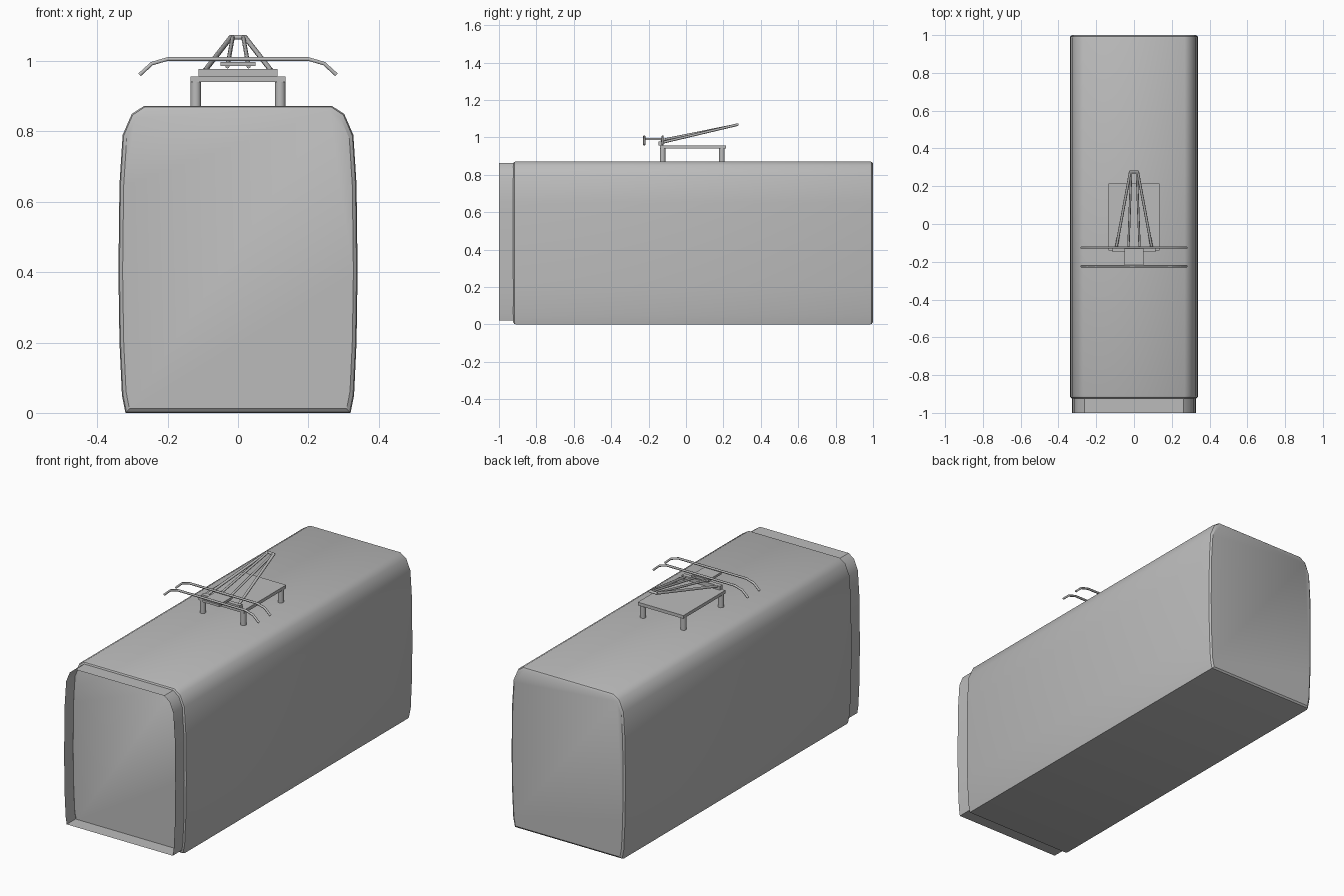
import bpy
import bmesh
import math
from mathutils import Vector

cube = bpy.data.objects.get("Cube")
if cube:
    bpy.data.objects.remove(cube, do_unlink=True)

grey = bpy.data.materials.new("plain grey")
grey.use_nodes = True
grey.diffuse_color = (0.5, 0.5, 0.5, 1)
grey.node_tree.nodes["Principled BSDF"].inputs["Base Color"].default_value = (0.5, 0.5, 0.5, 1)


def add_object(name, bm, smooth=None):
    mesh = bpy.data.meshes.new(name)
    bmesh.ops.recalc_face_normals(bm, faces=bm.faces)
    bm.to_mesh(mesh)
    bm.free()
    mesh.materials.append(grey)
    obj = bpy.data.objects.new(name, mesh)
    bpy.context.collection.objects.link(obj)
    if smooth:
        bpy.ops.object.select_all(action='DESELECT')
        obj.select_set(True)
        bpy.context.view_layer.objects.active = obj
        bpy.ops.object.shade_smooth_by_angle(angle=math.radians(smooth))
    return obj


def loft(name, half, stations, caps, smooth=32):
    """Skin a mirrored half section along y; stations are (y, inset)."""
    section = half + [(-x, z) for x, z in reversed(half)]
    mid = (half[0][1] + half[-1][1]) / 2
    wide = max(x for x, z in half)
    tall = half[-1][1] - mid
    bm = bmesh.new()
    rings = [[bm.verts.new((x * (1 - inset / wide), y, mid + (z - mid) * (1 - inset / tall)))
              for x, z in section] for y, inset in stations]
    n = len(section)
    for a, b in zip(rings, rings[1:]):
        for i in range(n):
            j = (i + 1) % n
            bm.faces.new((a[i], a[j], b[j], b[i]))
    if caps:
        bm.faces.new(rings[0])
        bm.faces.new(rings[-1])
    return add_object(name, bm, smooth)


def box(name, low, high):
    bm = bmesh.new()
    bmesh.ops.create_cube(bm, size=1)
    for v in bm.verts:
        v.co = [(a + b) / 2 + c * (b - a) for a, b, c in zip(low, high, v.co)]
    return add_object(name, bm)


def rod(name, start, end, radius, sides=8):
    start, end = Vector(start), Vector(end)
    bm = bmesh.new()
    bmesh.ops.create_cone(bm, cap_ends=True, segments=sides, radius1=radius,
                          radius2=radius, depth=(end - start).length)
    turn = (end - start).to_track_quat('Z', 'Y')
    for v in bm.verts:
        v.co = turn @ v.co + (start + end) / 2
    return add_object(name, bm, 50)


# Carriage body with softly bevelled ends
body_half = [(0.32, 0), (0.33, 0.05), (0.337, 0.2), (0.34, 0.4), (0.337, 0.65),
             (0.328, 0.79), (0.302, 0.85), (0.268, 0.872)]
loft("carriage_body", body_half,
     [(-0.925, 0.012), (-0.918, 0.003), (-0.908, 0), (0.983, 0), (0.993, 0.003), (1, 0.012)], True)

# Open gangway sleeve at the front
sleeve_half = [(0.314, 0.02), (0.32, 0.06), (0.327, 0.2), (0.329, 0.4), (0.326, 0.65),
               (0.317, 0.785), (0.295, 0.838), (0.263, 0.862)]
loft("gangway_sleeve", sleeve_half, [(-1, 0), (-0.92, 0)], False)

# Roof platform on four posts
box("platform", (-0.135, -0.14, 0.94), (0.135, 0.215, 0.957))
for side, x in (("right", -0.12), ("left", 0.12)):
    for end, y in (("front", -0.125), ("back", 0.192)):
        rod(f"platform_post_{end}_{side}", (x, y, 0.86), (x, y, 0.945), 0.015, 12)

# Current collector: base bar, folded arms and top bar
box("collector_base", (-0.113, -0.148, 0.957), (0.113, -0.125, 0.978))
for side, s in (("right", -1), ("left", 1)):
    rod(f"lower_arm_{side}", (s * 0.095, -0.13, 0.972), (s * 0.02, 0.275, 1.068), 0.007)
    rod(f"upper_arm_{side}", (s * 0.03, -0.135, 0.985), (s * 0.015, 0.275, 1.068), 0.006)
rod("arm_joint", (-0.024, 0.275, 1.068), (0.024, 0.275, 1.068), 0.007)
box("collector_head", (-0.05, -0.23, 0.986), (0.05, -0.12, 0.998))

# Two contact bows with drooping tips
bow_half = [(0, 1.006), (0.2, 1.006), (0.245, 0.993), (0.28, 0.961)]
bow = [(-x, z) for x, z in reversed(bow_half[1:])] + bow_half
for end, y in (("front", -0.223), ("back", -0.125)):
    curve = bpy.data.curves.new(f"contact_bow_{end}", 'CURVE')
    curve.dimensions = '3D'
    curve.bevel_depth = 0.006
    curve.bevel_resolution = 1
    curve.use_fill_caps = True
    spline = curve.splines.new('POLY')
    spline.points.add(len(bow) - 1)
    for p, (x, z) in zip(spline.points, bow):
        p.co = (x, y, z, 1)
    curve.materials.append(grey)
    bpy.context.collection.objects.link(bpy.data.objects.new(curve.name, curve))
